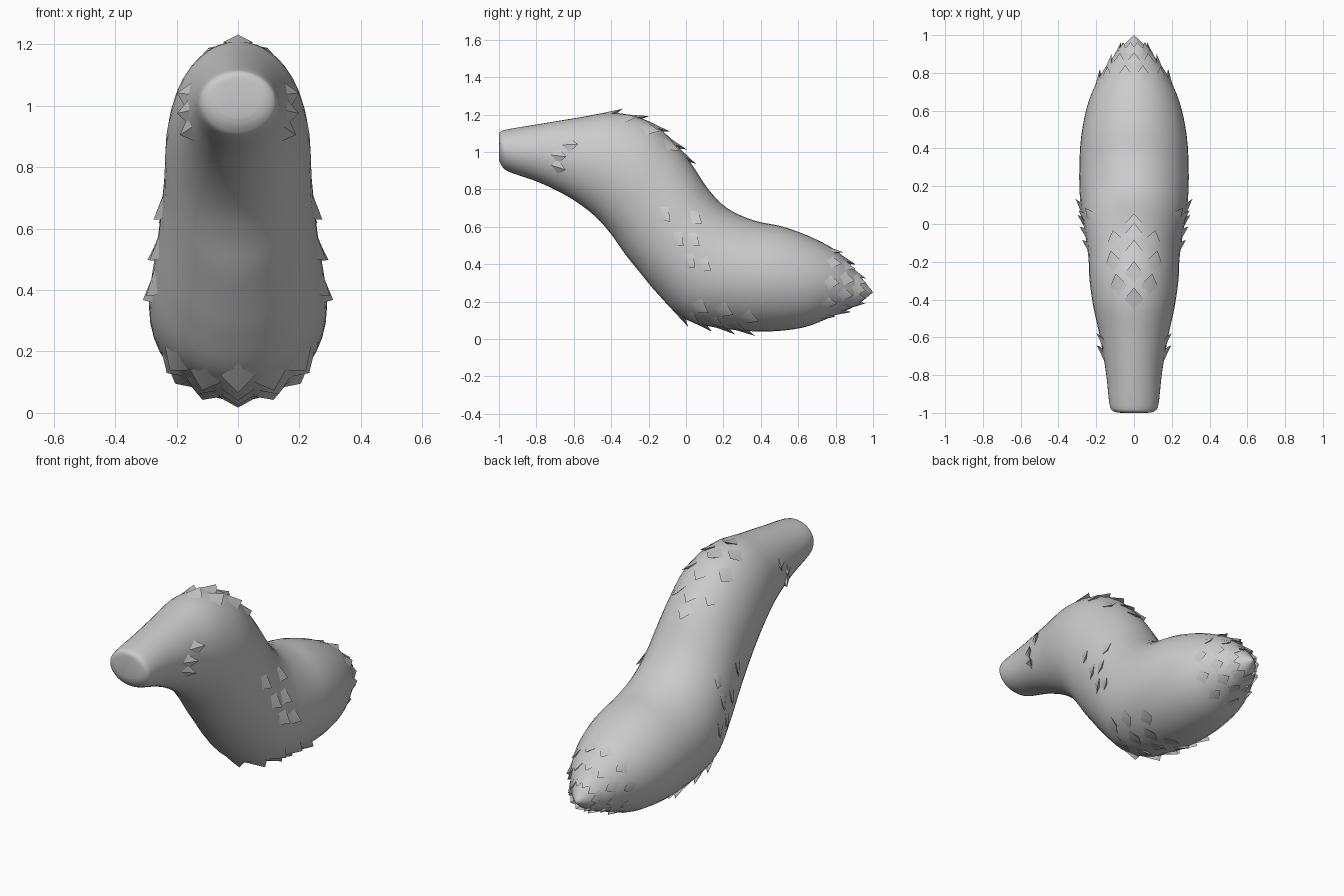
import bpy, bmesh, math
from mathutils import Vector

if "Cube" in bpy.data.objects:
    bpy.data.objects.remove(bpy.data.objects["Cube"])

# Body sections: back y, back z, belly y, belly z, half width
SECTIONS = [
    (-1.0, 1.075, -1.0, 0.96, 0.07), (-0.995, 1.105, -0.985, 0.925, 0.11),
    (-0.96, 1.12, -0.945, 0.893, 0.13), (-0.80, 1.147, -0.78, 0.835, 0.148),
    (-0.58, 1.183, -0.62, 0.755, 0.18), (-0.39, 1.21, -0.49, 0.66, 0.215),
    (-0.20, 1.165, -0.40, 0.56, 0.235), (-0.06, 1.05, -0.33, 0.46, 0.24),
    (0.03, 0.935, -0.25, 0.36, 0.25), (0.12, 0.80, -0.15, 0.24, 0.265),
    (0.22, 0.70, -0.02, 0.115, 0.283), (0.36, 0.635, 0.15, 0.063, 0.29),
    (0.52, 0.60, 0.40, 0.04, 0.28), (0.68, 0.54, 0.62, 0.06, 0.24),
    (0.82, 0.46, 0.78, 0.12, 0.17), (0.92, 0.35, 0.91, 0.18, 0.085),
    (1.0, 0.25, 1.0, 0.25, 0.0)]
LAST = len(SECTIONS) - 1
SIDES, STEPS = 40, 4


def section(u):
    """Smoothly interpolated body section at position u along the body."""
    u = max(0.0, min(LAST, u))
    i = min(int(u), LAST - 1)
    t = u - i
    p = [SECTIONS[max(0, min(LAST, i + k))] for k in (-1, 0, 1, 2)]
    return [0.5 * (2 * b + (c - a) * t + (2 * a - 5 * b + 4 * c - d) * t ** 2
                   + (3 * b - a - 3 * c + d) * t ** 3) for a, b, c, d in zip(*p)]


def surface(u, deg):
    """Point on the body; 0 degrees is the back, 180 the belly."""
    ty, tz, by, bz, w = section(u)
    top, bottom = Vector((0, ty, tz)), Vector((0, by, bz))
    a = math.radians(deg)
    return (top + bottom) / 2 + (top - bottom) / 2 * math.cos(a) + Vector((w * math.sin(a), 0, 0))


def finish(name, bm):
    bmesh.ops.remove_doubles(bm, verts=bm.verts, dist=0.0005)
    bmesh.ops.recalc_face_normals(bm, faces=bm.faces)
    for f in bm.faces:
        f.smooth = True
    mesh = bpy.data.meshes.new(name)
    bm.to_mesh(mesh)
    bm.free()
    ob = bpy.data.objects.new(name, mesh)
    bpy.context.collection.objects.link(ob)
    return ob


# Curved body lofted from snout to pointed tail
bm = bmesh.new()
rings = [[bm.verts.new(surface(i / STEPS, 360 * j / SIDES)) for j in range(SIDES)]
         for i in range(LAST * STEPS + 1)]
for r, s in zip(rings, rings[1:]):
    for j in range(SIDES):
        k = (j + 1) % SIDES
        bm.faces.new((r[j], r[k], s[k], s[j]))
bm.faces.new(rings[0])
finish("body", bm)


def add_scale(bm, u, deg, length, half, lift):
    """Small raised flap whose tip points toward the tail."""
    p = surface(u, deg)
    along = (surface(u + 0.05, deg) - surface(u - 0.05, deg)).normalized()
    around = (surface(u, deg + 2) - surface(u, deg - 2)).normalized()
    out = around.cross(along).normalized()
    ty, tz, by, bz, w = section(u)
    if out.dot(p - Vector((0, (ty + by) / 2, (tz + bz) / 2))) < 0:
        out = -out
    front = p - along * length * 0.5 - out * 0.006
    left = p - around * half + along * length * 0.1 - out * 0.004
    right = p + around * half + along * length * 0.1 - out * 0.004
    tip = p + along * length * 0.6 + out * lift
    under = p + along * length * 0.15 - out * 0.02
    f, l, r, t, b = [bm.verts.new(v) for v in (front, left, right, tip, under)]
    for tri in ((f, l, t), (f, t, r), (l, b, t), (b, r, t)):
        bm.faces.new(tri)


def scale_patch(name, spots, length, half, lift):
    bm = bmesh.new()
    for u, deg in spots:
        for side in ((1,) if deg in (0, 180) else (1, -1)):
            add_scale(bm, u, deg * side, length, half, lift)
    ob = finish(name, bm)
    bpy.context.view_layer.objects.active = ob
    ob.select_set(True)
    bpy.ops.object.shade_smooth_by_angle(angle=math.radians(40))
    ob.select_set(False)


# Scale patches on crest, cheeks, flanks, belly and tail
scale_patch("crest_scales", [(4.9, 0), (5.6, 0), (6.3, 0), (7.0, 0), (7.6, 0),
                             (5.3, 22), (6.0, 28), (6.8, 25)], 0.12, 0.05, 0.02)
scale_patch("cheek_scales", [(3.8, 72), (3.5, 90), (3.5, 108)], 0.10, 0.04, 0.026)
scale_patch("flank_scales", [(7.8, 88), (8.9, 62), (8.7, 92), (9.2, 80),
                             (9.4, 98), (9.9, 92)], 0.11, 0.045, 0.022)
scale_patch("belly_scales", [(9.9, 180), (10.6, 180), (11.2, 180), (11.6, 180),
                             (10.2, 158), (10.9, 155), (11.4, 158), (10.3, 135),
                             (11.0, 132), (11.6, 138)], 0.12, 0.055, 0.022)
tail = [(u, d + o) for u, o in ((13.7, 15), (14.3, 0), (14.9, 15))
        for d in (0, 36, 72, 108, 144)] + [(14.3, 180)]
scale_patch("tail_scales", tail, 0.10, 0.04, 0.018)
